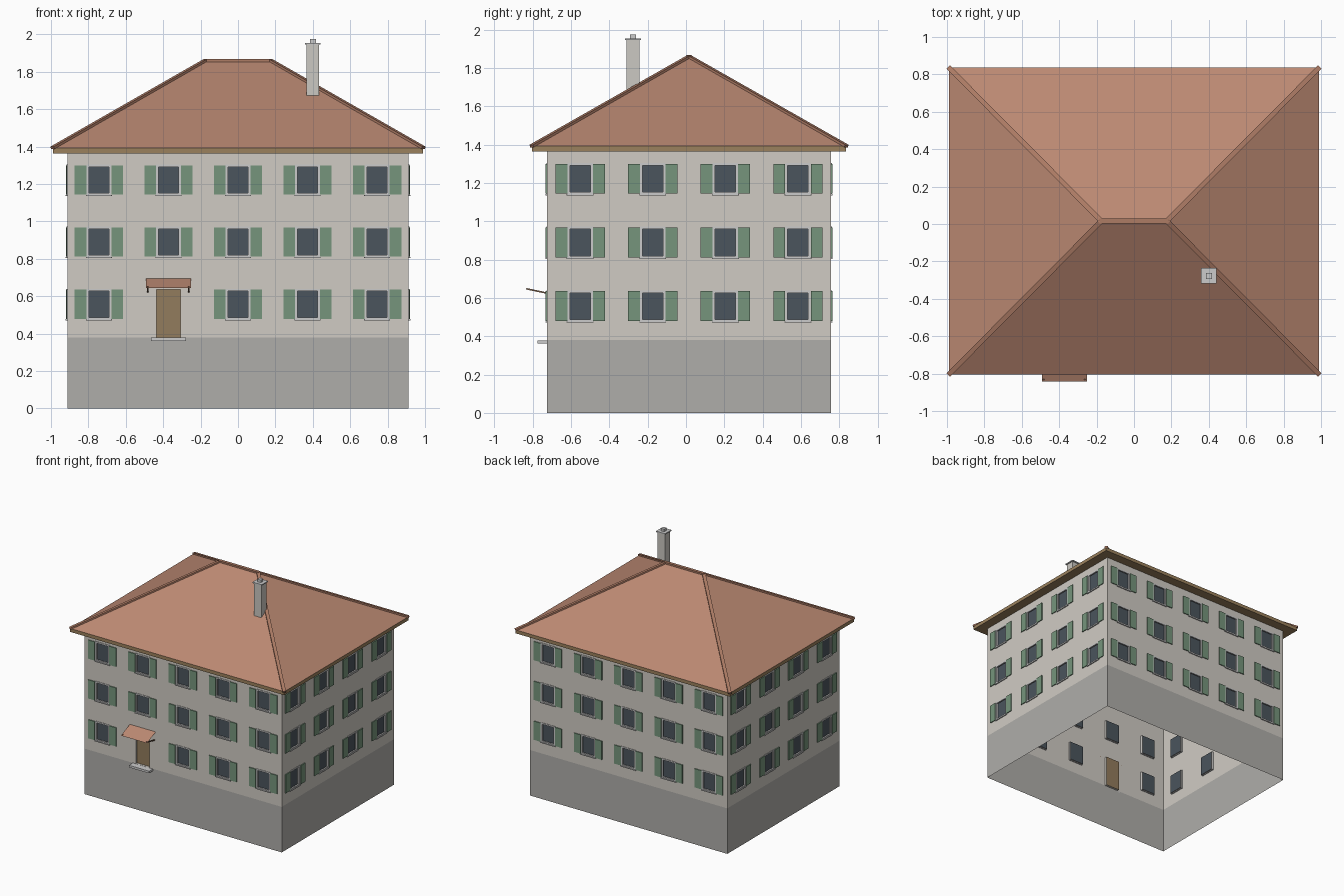
import bpy, bmesh
from math import pi
from mathutils import Matrix, Vector

if "Cube" in bpy.data.objects:
    bpy.data.objects.remove(bpy.data.objects["Cube"])

COL = {
    "walls": (.63, .60, .55), "base": (.43, .42, .40), "window_panes": (.07, .09, .11),
    "window_frames": (.52, .52, .52), "shutters": (.18, .30, .20), "door": (.29, .20, .11),
    "roof": (.50, .25, .17), "ridge_tiles": (.42, .20, .13), "eaves": (.33, .22, .11),
    "porch_roof": (.50, .25, .17), "porch_brackets": (.22, .13, .08),
    "chimney": (.60, .58, .54),
}
parts = {}
I = Matrix.Identity(4)


def bm_of(name):
    return parts.setdefault(name, bmesh.new())


def face(name, pts, M=I):
    bm = bm_of(name)
    bm.faces.new([bm.verts.new(M @ Vector(p)) for p in pts])


def box(name, lo, hi, M=I):
    lo, hi = Vector(lo), Vector(hi)
    s = Matrix.Diagonal((*(hi - lo), 1))
    bmesh.ops.create_cube(bm_of(name), size=1, matrix=M @ Matrix.Translation((lo + hi) / 2) @ s)


def bar(name, p, q, w, h):
    p, q = Vector(p), Vector(q)
    d = q - p
    M = Matrix.Translation(p) @ d.to_track_quat('Y', 'Z').to_matrix().to_4x4()
    box(name, (-w / 2, 0, -h / 2), (w / 2, d.length, h / 2), M)


# main dimensions
WX, WY, CY = .912, .741, .016
BASE, TOP = .38, 1.385
ROWS = (.557, .89, 1.222)
OW, OH, DEPTH = .064, .079, .018


def ring(name, x, y, z0, x2, y2, z1):
    """Four quads joining two rectangles centred on the house."""
    sg = ((-1, -1), (1, -1), (1, 1), (-1, 1))
    for i in range(4):
        (a, b), (c, d) = sg[i], sg[(i + 1) % 4]
        face(name, [(a * x, CY + b * y, z0), (c * x, CY + d * y, z0),
                    (c * x2, CY + d * y2, z1), (a * x2, CY + b * y2, z1)])


def window(u, z, M):
    # pane, frame, sill and a shutter each side
    face("window_panes", [(u - OW, DEPTH, z - OH), (u + OW, DEPTH, z - OH),
                          (u + OW, DEPTH, z + OH), (u - OW, DEPTH, z + OH)], M)
    t, o, v = .0535, .066, .082
    for s in (-1, 1):
        a, b = sorted((s * t, s * o))
        box("window_frames", (u + a, -.004, z - v), (u + b, .008, z + v), M)
        a, b = sorted((s * .07, s * v))
        box("window_frames", (u - t, -.004, z + a), (u + t, .008, z + b), M)
        a, b = sorted((s * .067, s * .129))
        box("shutters", (u + a, -.008, z - .078), (u + b, -.001, z + .078), M)
    box("window_frames", (u - .07, -.009, z - .086), (u + .07, 0, z - .08), M)


def facade(half, dist, cols, angle, door_col=None):
    """Wall with recessed openings; local x runs along the wall, -y is outside."""
    M = Matrix.Translation((0, CY, 0)) @ Matrix.Rotation(angle, 4, 'Z') @ Matrix.Translation((0, -dist, 0))
    holes = []
    for ci, u in enumerate(cols):
        for ri, z in enumerate(ROWS):
            if ci == door_col and ri == 0:
                holes.append((u - OW, u + OW, BASE, z + OH))
                face("door", [(u - OW, DEPTH, BASE), (u + OW, DEPTH, BASE),
                              (u + OW, DEPTH, z + OH), (u - OW, DEPTH, z + OH)], M)
            else:
                holes.append((u - OW, u + OW, z - OH, z + OH))
                window(u, z, M)
    us = sorted([-half, half] + [u + s * OW for u in cols for s in (-1, 1)])
    zs = sorted([BASE, TOP] + [z + s * OH for z in ROWS for s in (-1, 1)])
    for a, b in zip(us, us[1:]):
        for c, d in zip(zs, zs[1:]):
            m, n = (a + b) / 2, (c + d) / 2
            if not any(h[0] < m < h[1] and h[2] < n < h[3] for h in holes):
                face("walls", [(a, 0, c), (b, 0, c), (b, 0, d), (a, 0, d)], M)
    # reveals
    for a, b, c, d in holes:
        loop = [(a, c), (b, c), (b, d), (a, d)]
        for (p, q), (r, s) in zip(loop, loop[1:] + loop[:1]):
            face("walls", [(p, 0, q), (p, DEPTH, q), (r, DEPTH, s), (r, 0, s)], M)


long_cols = [(i - 2) * .372 for i in range(5)]
short_cols = [(i - 1.5) * .379 for i in range(4)]
facade(WX, WY, long_cols, 0, door_col=1)
facade(WY, WX, short_cols, pi / 2)
facade(WX, WY, long_cols, pi)
facade(WY, WX, short_cols, -pi / 2)
ring("base", WX, WY, 0, WX, WY, BASE)

# hipped roof with fascia and soffit
EX, EY, EZ, RX, RZ = .99, .82, 1.393, .175, 1.86
ring("roof", EX, EY, EZ, RX, 0, RZ)
ring("eaves", EX, EY, 1.364, EX, EY, EZ)
ring("eaves", WX, WY, 1.364, EX, EY, 1.364)
for s in (-1, 1):
    for t in (-1, 1):
        bar("ridge_tiles", (s * (EX + .002), CY + t * (EY + .002), EZ), (s * RX, CY, RZ), .026, .014)
bar("ridge_tiles", (-RX - .01, CY, RZ), (RX + .01, CY, RZ), .026, .014)

# chimney with cap and pot
def stack(r, z0, z1, n="chimney"):
    box(n, (.4 - r, -.277 - r, z0), (.4 + r, -.277 + r, z1))

stack(.034, 1.64, 1.946)
stack(.042, 1.946, 1.955, "chimney_cap")
stack(.016, 1.955, 1.976, "chimney_cap")

# doorstep, sloping porch roof and its brackets
dx, wy = long_cols[1], CY - WY
box("doorstep", (dx - .093, wy - .05, .361), (dx + .093, wy, .379))
face("porch_roof", [(dx - .12, -.842, .645), (dx + .12, -.842, .645),
                    (dx + .12, wy, .695), (dx - .12, wy, .695)])
for s in (-1, 1):
    bar("porch_brackets", (dx + s * .11, wy, .625), (dx + s * .11, -.834, .648), .008, .008)

# turn every collected part into an object
for name, bm in parts.items():
    bmesh.ops.remove_doubles(bm, verts=bm.verts, dist=1e-5)
    bmesh.ops.recalc_face_normals(bm, faces=bm.faces) if name in ("window_frames", "shutters") else None
    me = bpy.data.meshes.new(name)
    bm.to_mesh(me)
    bm.free()
    ob = bpy.data.objects.new(name, me)
    bpy.context.collection.objects.link(ob)
    if name in COL:
        mat = bpy.data.materials.new(name)
        mat.diffuse_color = (*COL[name], 1)
        mat.use_nodes = True
        mat.node_tree.nodes["Principled BSDF"].inputs["Base Color"].default_value = mat.diffuse_color
        me.materials.append(mat)
